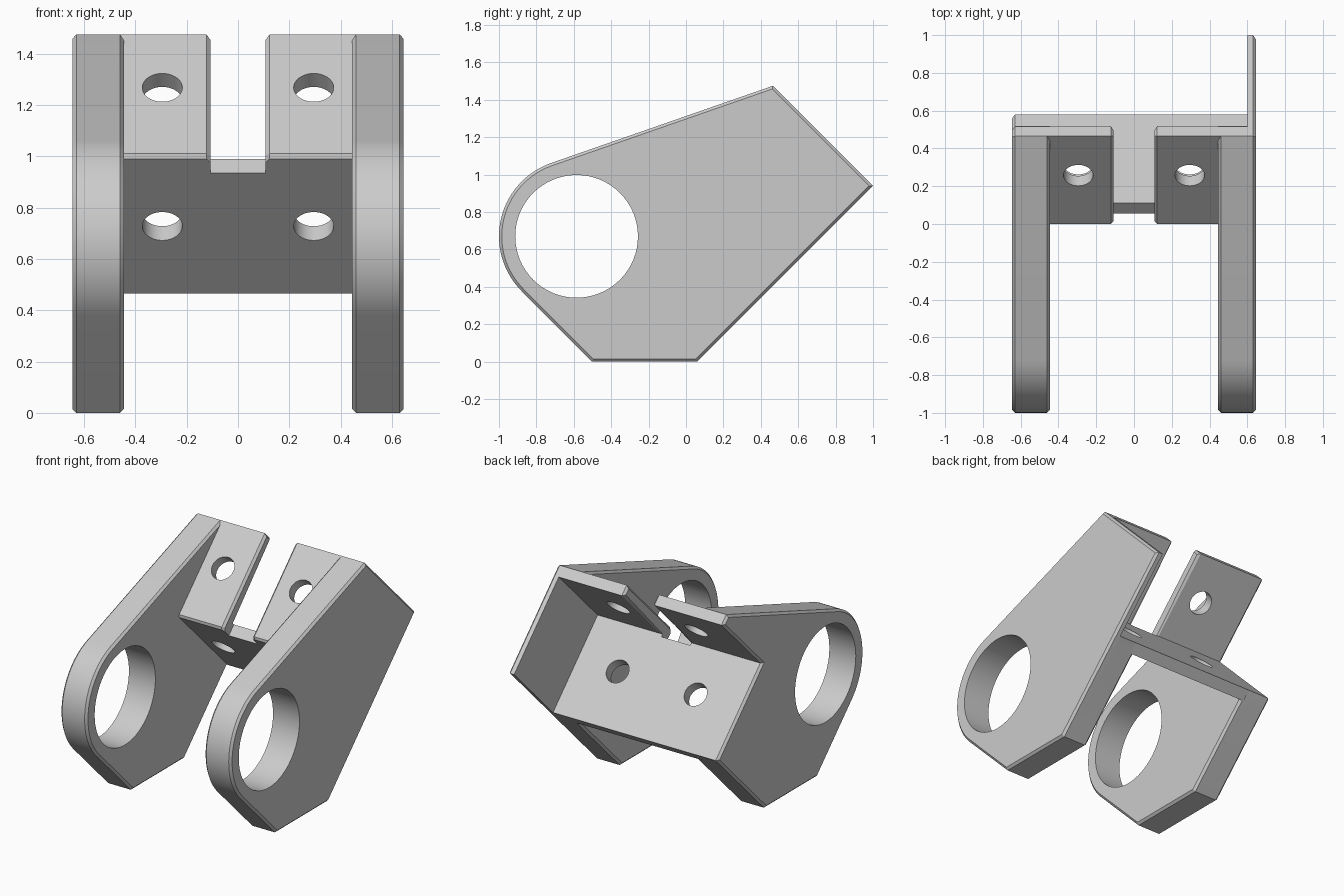
import bpy, bmesh, math
from mathutils import Vector

if "Cube" in bpy.data.objects:
    bpy.data.objects.remove(bpy.data.objects["Cube"])

grey = bpy.data.materials.new("light_grey")
grey.diffuse_color = (0.6, 0.6, 0.6, 1)
grey.use_nodes = True
grey.node_tree.nodes["Principled BSDF"].inputs["Base Color"].default_value = grey.diffuse_color


def prism(name, profile, x0, x1, chamfer0=(), chamfer1=(), width=0.015):
    """Extrude a (y, z) profile along x; chamfer the listed outline edges at either end."""
    bm = bmesh.new()
    a = [bm.verts.new((x0, y, z)) for y, z in profile]
    b = [bm.verts.new((x1, y, z)) for y, z in profile]
    n = len(profile)
    bm.faces.new(a)
    bm.faces.new(b)
    for i in range(n):
        j = (i + 1) % n
        bm.faces.new((a[i], a[j], b[j], b[i]))
    bmesh.ops.recalc_face_normals(bm, faces=bm.faces)
    edges = [bm.edges.get((ring[i], ring[(i + 1) % n]))
             for ring, ids in ((a, chamfer0), (b, chamfer1)) for i in ids]
    if edges:
        bmesh.ops.bevel(bm, geom=edges, offset=width, offset_type='OFFSET',
                        segments=1, profile=0.5, affect='EDGES', clamp_overlap=True)
        bmesh.ops.recalc_face_normals(bm, faces=bm.faces)
    mesh = bpy.data.meshes.new(name)
    bm.to_mesh(mesh)
    bm.free()
    mesh.materials.append(grey)
    obj = bpy.data.objects.new(name, mesh)
    bpy.context.collection.objects.link(obj)
    return obj


def drill(obj, centre, axis, radius, depth):
    """Cut a round hole through an object."""
    bpy.ops.mesh.primitive_cylinder_add(
        vertices=64, radius=radius, depth=depth, location=centre,
        rotation=Vector(axis).to_track_quat('Z', 'Y').to_euler())
    cutter = bpy.context.object
    cutter.hide_render = True
    cutter.data.materials.append(grey)
    mod = obj.modifiers.new("hole", 'BOOLEAN')
    mod.operation = 'DIFFERENCE'
    mod.solver = 'EXACT'
    mod.object = cutter
    bpy.ops.object.select_all(action='DESELECT')
    bpy.context.view_layer.objects.active = obj
    obj.select_set(True)
    bpy.ops.object.modifier_apply(modifier=mod.name)
    bpy.data.objects.remove(cutter, do_unlink=True)


def smooth(obj):
    bpy.ops.object.select_all(action='DESELECT')
    bpy.context.view_layer.objects.active = obj
    obj.select_set(True)
    bpy.ops.object.shade_smooth_by_angle(angle=math.radians(25))


# Arm outlines: round nose around the bore, flat foot, stepped or full back
CY, CZ, R, BORE = -0.585, 0.67, 0.415, 0.328
TOP = (0.465, 1.475)
dy, dz = TOP[0] - CY, TOP[1] - CZ
start = math.atan2(dz, dy) + math.acos(R / math.hypot(dy, dz))
end = math.radians(225)
SEG = 28
nose = [(CY + R * math.cos(start + (end - start) * i / SEG),
         CZ + R * math.sin(start + (end - start) * i / SEG)) for i in range(SEG + 1)]
foot = [(-0.502, 0), (0.06, 0)]
stepped = nose + foot + [(0.525, 0.465), (0.58, 0.52), (0.0975, 1.0025),
                         (0.5175, 1.4225), TOP]
full = nose + foot + [(1.0, 0.94), TOP]
m = len(nose)
rim = [i for i in range(len(stepped)) if not m + 2 <= i <= m + 5]

# Arms, with an end wall closing the right side of the bracket
arms = [
    prism("left_arm", stepped, -0.645, -0.445, range(len(stepped)), rim),
    prism("right_arm", stepped, 0.445, 0.60, rim),
    prism("right_end_wall", full, 0.60, 0.645, (), range(len(full))),
]
for arm in arms:
    drill(arm, (0, CY, CZ), (1, 0, 0), BORE, 3)
    smooth(arm)

# Lower bracket plate with two bolt holes
plate = prism("bracket_plate", [(0.055, 0.935), (0.11, 0.99), (0.58, 0.52), (0.525, 0.465)],
              -0.47, 0.47)
for s in (-1, 1):
    drill(plate, (s * 0.295, 0.29, 0.755), (0, 1, 1), 0.078, 0.4)
smooth(plate)

# Upper tabs either side of the slot, one bolt hole each
tab_profile = [(0, 0.99), (0, 1.01), TOP, (0.5175, 1.4225), (0.0975, 1.0025),
               (0.11, 0.99), (0.055, 0.935)]
for s, name in ((-1, "left_tab"), (1, "right_tab")):
    tab = prism(name, tab_profile, s * 0.108, s * 0.47, (0, 1, 2, 3))
    drill(tab, (s * 0.295, 0.285, 1.24), (0, -1, 1), 0.078, 0.4)
    smooth(tab)
